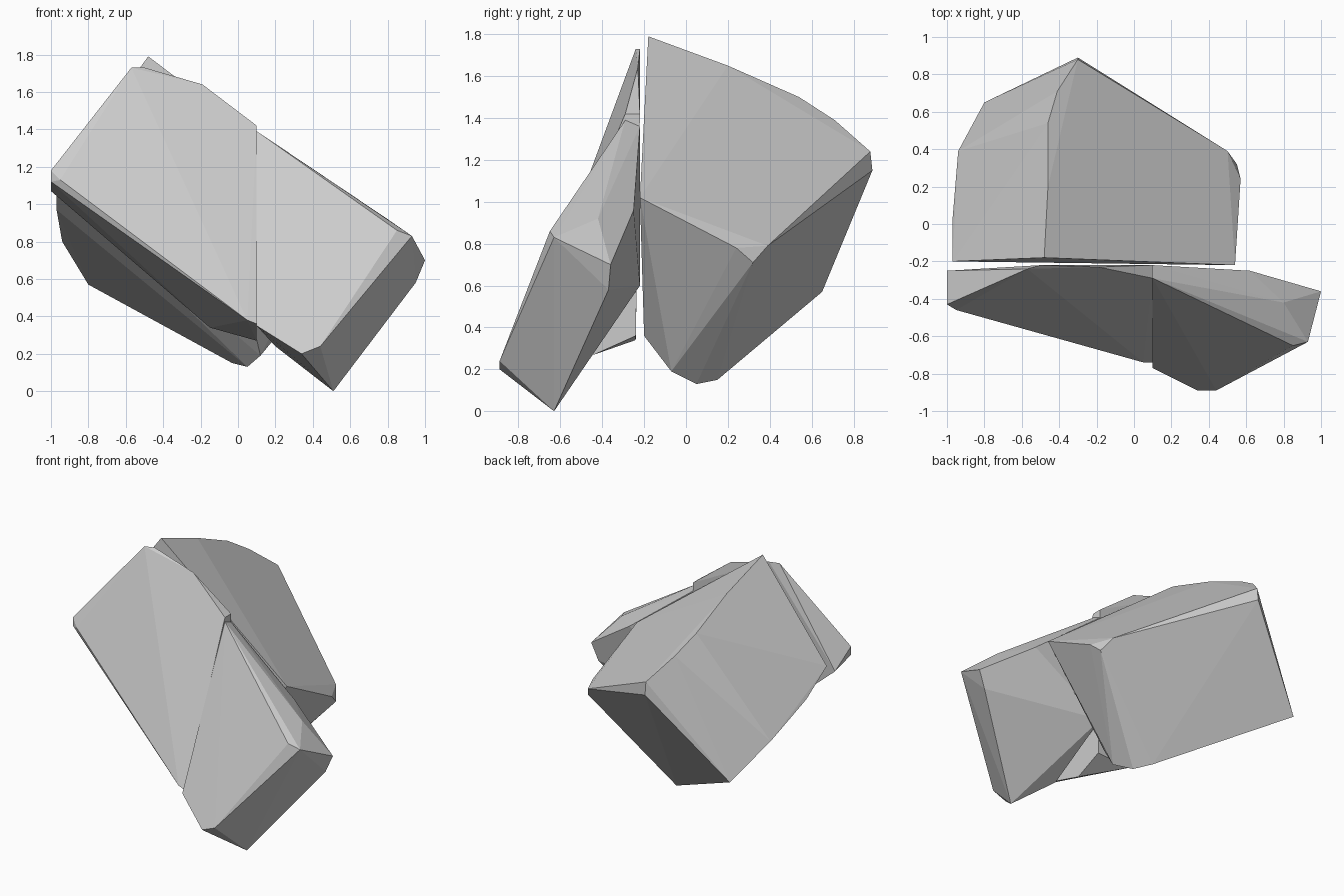
import bpy, bmesh

if "Cube" in bpy.data.objects:
    bpy.data.objects.remove(bpy.data.objects["Cube"])


def hull_block(name, *corner_groups):
    """Faceted solid: wraps groups of corner points in a convex skin."""
    bm = bmesh.new()
    for group in corner_groups:
        for p in group:
            bm.verts.new(p)
    res = bmesh.ops.convex_hull(bm, input=bm.verts[:])
    loose = {g for g in res["geom_interior"] + res["geom_unused"]
             if isinstance(g, bmesh.types.BMVert)}
    bmesh.ops.delete(bm, geom=list(loose), context="VERTS")
    # merge nearly coplanar facets into clean flat faces
    bmesh.ops.dissolve_limit(bm, angle_limit=0.03, verts=bm.verts[:], edges=bm.edges[:])
    bmesh.ops.recalc_face_normals(bm, faces=bm.faces[:])
    mesh = bpy.data.meshes.new(name)
    bm.to_mesh(mesh)
    bm.free()
    obj = bpy.data.objects.new(name, mesh)
    bpy.context.collection.objects.link(obj)
    return obj


# Large rear block: ridge, right edge, left edge, bottom
hull_block(
    "rear_block",
    [(-.48, -.18, 1.79), (-.46, .20, 1.65), (-.46, .54, 1.50), (-.41, .71, 1.39),
     (-.30, .88, 1.24), (-.30, .89, 1.15)],
    [(.54, -.22, 1.02), (.57, .24, .78), (.50, .39, .79), (.55, .32, .71)],
    [(-.97, -.20, 1.12), (-.97, .03, .97), (-.94, .39, .80), (-.80, .65, .57)],
    [(-.03, .15, .15), (.05, .05, .13), (.12, -.07, .19), (.08, -.20, .36)],
)

# Front left wedge: top edge, left end, cut side, bottom
hull_block(
    "front_left_block",
    [(-.57, -.24, 1.73), (-.50, -.22, 1.73), (-.19, -.23, 1.64)],
    [(-1, -.43, 1.18), (-1, -.43, 1.12), (-1, -.25, 1.07), (-.95, -.46, 1.13)],
    [(.10, -.29, 1.42), (.10, -.22, 1.42), (.10, -.74, .36), (.05, -.74, .38)],
    [(.10, -.44, .27), (.10, -.24, .36), (-.15, -.24, .34)],
)

# Front right wedge: cut side, bottom front edge, right end
hull_block(
    "front_right_block",
    [(.10, -.29, 1.39), (.10, -.22, 1.36), (.10, -.77, .35), (.10, -.22, .60)],
    [(.34, -.89, .20), (.44, -.89, .24), (.51, -.63, 0), (.20, -.55, .24)],
    [(.93, -.63, .83), (.85, -.65, .86), (1, -.36, .70), (.95, -.37, .58),
     (.80, -.42, .92), (.62, -.25, .96)],
)
